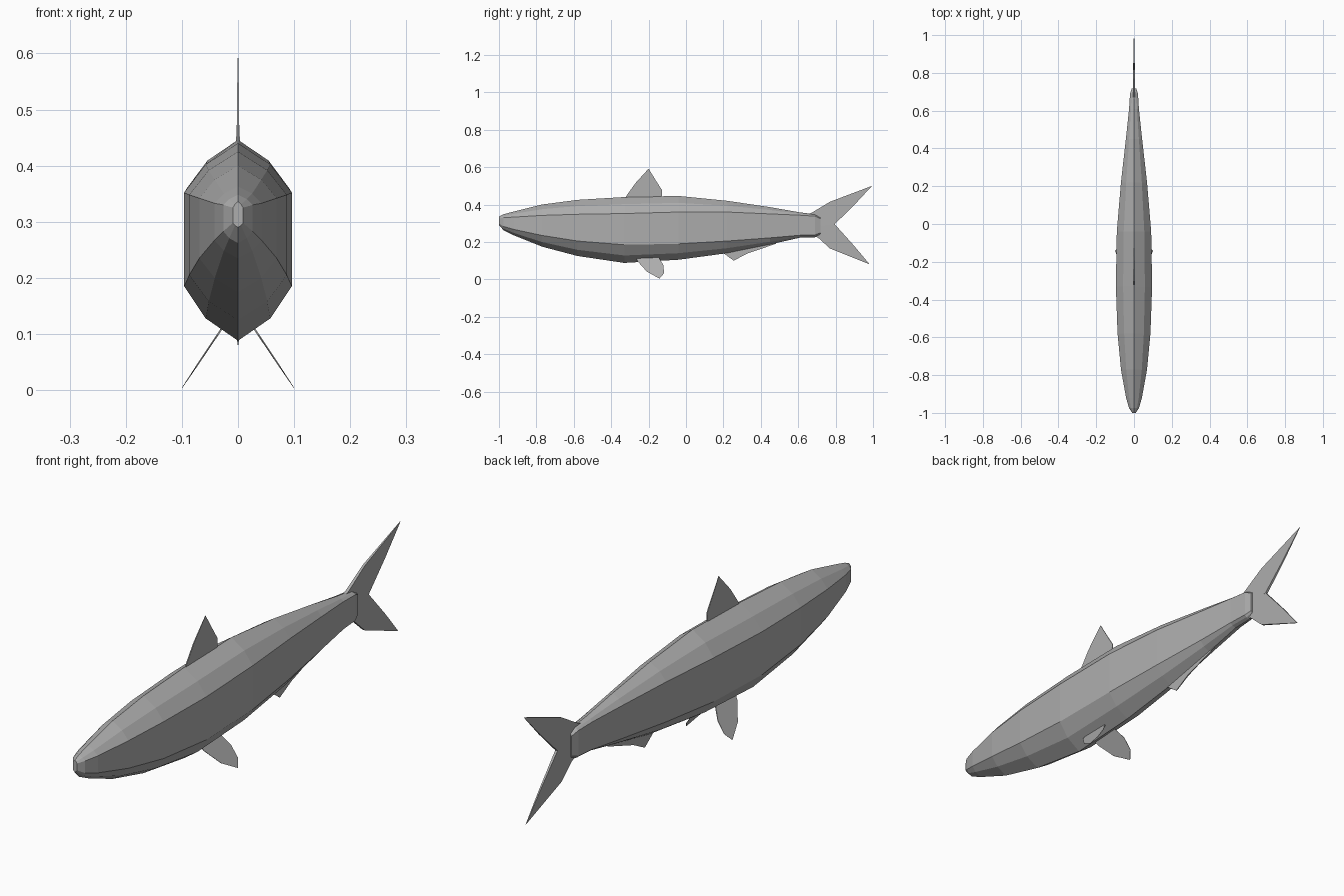
import bpy
from mathutils import Vector

cube = bpy.data.objects.get("Cube")
if cube:
    bpy.data.objects.remove(cube, do_unlink=True)

grey = bpy.data.materials.new("fish grey")
grey.use_nodes = True
colour = (0.42, 0.42, 0.42, 1)
grey.diffuse_color = colour
grey.node_tree.nodes["Principled BSDF"].inputs["Base Color"].default_value = colour


def make_object(name, verts, faces):
    mesh = bpy.data.meshes.new(name)
    mesh.from_pydata(verts, [], faces)
    mesh.materials.append(grey)
    mesh.validate()
    obj = bpy.data.objects.new(name, mesh)
    bpy.context.collection.objects.link(obj)
    bpy.ops.object.select_all(action="DESELECT")
    obj.select_set(True)
    bpy.context.view_layer.objects.active = obj
    bpy.ops.object.mode_set(mode="EDIT")
    bpy.ops.mesh.select_all(action="SELECT")
    bpy.ops.mesh.normals_make_consistent(inside=False)
    bpy.ops.object.mode_set(mode="OBJECT")
    return obj


# Body stations: y, half width, belly, lower flank, upper flank, back
stations = [
    (-1.0, .009, .29, .298, .325, .336),
    (-.975, .026, .262, .283, .33, .348),
    (-.92, .042, .235, .267, .333, .363),
    (-.77, .069, .175, .235, .342, .40),
    (-.58, .087, .125, .205, .348, .425),
    (-.33, .096, .088, .185, .352, .44),
    (-.04, .091, .105, .19, .36, .446),
    (.22, .069, .14, .205, .36, .42),
    (.45, .043, .187, .222, .35, .386),
    (.61, .026, .223, .236, .343, .358),
    (.69, .021, .225, .238, .338, .348),
    (.718, .012, .238, .248, .325, .333),
]
verts, faces = [], []
for y, w, belly, low, high, back in stations:
    right = [(.6, high + .57 * (back - high)), (1, high), (1, low),
             (.6, belly + .41 * (low - belly))]
    ring = [(0, back)] + right + [(0, belly)] + [(-x, z) for x, z in reversed(right)]
    verts += [(x * w, y, z) for x, z in ring]
n = len(ring)
for s in range(len(stations) - 1):
    for i in range(n):
        j = (i + 1) % n
        faces.append((s * n + i, s * n + j, s * n + n + j, s * n + n + i))
faces += [tuple(range(n)), tuple(range(len(verts) - n, len(verts)))]
make_object("body", verts, faces)


def fin(name, outline, root, half=.004, place=lambda z: 0.0):
    """Thin blade from a (y, z) outline, thinning away from its root."""
    reach = max((Vector(p) - Vector(root)).length for p in outline)
    sides = []
    for sign in (-1, 1):
        for y, z in outline:
            t = (Vector((y, z)) - Vector(root)).length / reach
            sides.append((place(z) + sign * half * (1 - .85 * t), y, z))
    k = len(outline)
    quads = [(i, (i + 1) % k, k + (i + 1) % k, k + i) for i in range(k)]
    return make_object(name, sides, [tuple(range(k)), tuple(range(k, 2 * k))] + quads)


# Fins on the centre line
fin("dorsal_fin", [(-.33, .42), (-.32, .445), (-.27, .515), (-.2, .592),
                   (-.165, .535), (-.127, .475), (-.132, .42)], (-.22, .42))
fin("anal_fin", [(.19, .17), (.2, .14), (.255, .1), (.325, .137),
                 (.48, .19), (.5, .215)], (.3, .2), .003)
fin("upper_tail_fin", [(.64, .345), (.67, .355), (.77, .415), (.995, .5),
                       (.9, .398), (.795, .295), (.7, .285)], (.67, .31), .007)
fin("lower_tail_fin", [(.67, .235), (.705, .224), (.77, .165), (.982, .08),
                       (.9, .178), (.795, .295), (.7, .285)], (.67, .27), .007)

# Paired pectoral fins slanting outward
for label, side in (("left", 1), ("right", -1)):
    fin(label + "_pectoral_fin",
        [(-.27, .125), (-.26, .098), (-.21, .042), (-.142, .004),
         (-.118, .032), (-.12, .075), (-.15, .125)],
        (-.2, .125), .003, lambda z: side * (.03 + (.108 - z) * .67))
